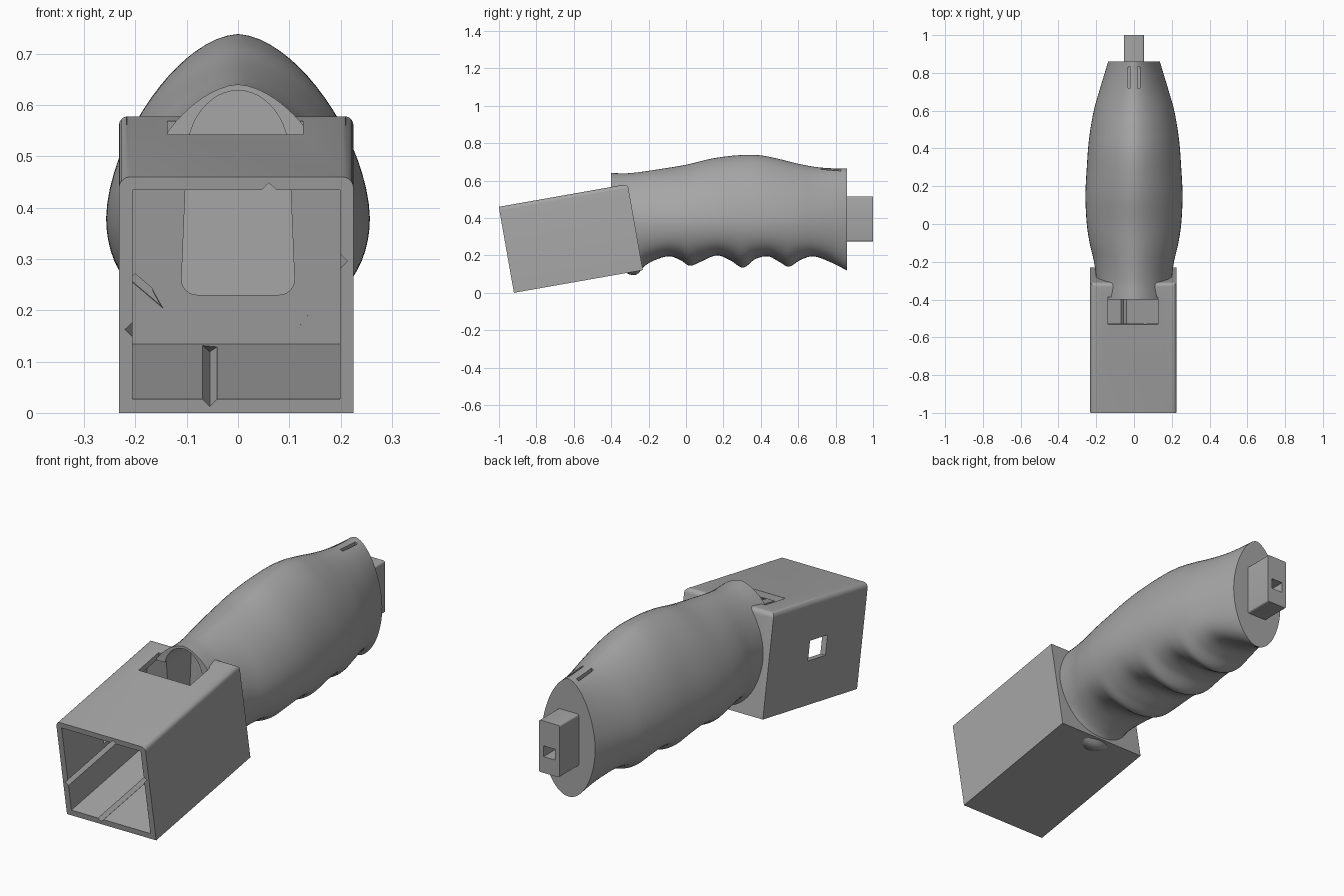
import bpy, bmesh, math
from mathutils import Matrix, Vector

if "Cube" in bpy.data.objects:
    bpy.data.objects.remove(bpy.data.objects["Cube"], do_unlink=True)

grey = bpy.data.materials.new("plain_grey")
grey.use_nodes = True
grey.diffuse_color = (0.38, 0.38, 0.38, 1)
grey.node_tree.nodes["Principled BSDF"].inputs["Base Color"].default_value = grey.diffuse_color

# Frame of the tilted housing: origin at its lower front edge
TILT = Matrix.Translation((0, -0.92, 0)) @ Matrix.Rotation(math.radians(10), 4, 'X')
FLAT = Matrix.Identity(4)


def add(name, bm, matrix=FLAT):
    bmesh.ops.recalc_face_normals(bm, faces=bm.faces)
    mesh = bpy.data.meshes.new(name)
    bm.transform(matrix)
    bm.to_mesh(mesh)
    bm.free()
    mesh.materials.append(grey)
    obj = bpy.data.objects.new(name, mesh)
    bpy.context.collection.objects.link(obj)
    return obj


def box(x, y, z):
    bm = bmesh.new()
    bmesh.ops.create_cube(bm, size=1)
    for v in bm.verts:
        v.co = [(a + b) / 2 + c * (b - a) for c, (a, b) in zip(v.co, (x, y, z))]
    return bm


def loft(rings):
    bm = bmesh.new()
    rows = [[bm.verts.new(p) for p in ring] for ring in rings]
    for a, b in zip(rows, rows[1:]):
        for i in range(len(a)):
            j = (i + 1) % len(a)
            bm.faces.new((a[i], a[j], b[j], b[i]))
    bm.faces.new(rows[0])
    bm.faces.new(rows[-1][::-1])
    return bm


def bar(start, end, size, roll):
    # Square bar between two points, for grooves
    a, b = Vector(start), Vector(end)
    bm = box((-size, size), (-size, size), (0, (b - a).length))
    turn = (b - a).to_track_quat('Z', 'Y').to_matrix().to_4x4()
    bm.transform(Matrix.Translation(a) @ turn @ Matrix.Rotation(roll, 4, 'Z'))
    return bm


def activate(obj):
    bpy.ops.object.select_all(action='DESELECT')
    obj.select_set(True)
    bpy.context.view_layer.objects.active = obj


def cut(obj, bm, matrix=FLAT):
    cutter = add("cutter", bm, matrix)
    cutter.hide_render = True
    mod = obj.modifiers.new("cut", 'BOOLEAN')
    mod.operation, mod.solver, mod.object = 'DIFFERENCE', 'EXACT', cutter
    activate(obj)
    bpy.ops.object.modifier_apply(modifier=mod.name)
    bpy.data.objects.remove(cutter, do_unlink=True)


def smooth(obj):
    activate(obj)
    bpy.ops.object.shade_smooth_by_angle(angle=math.radians(35))


def curve(points, t):
    # Smooth interpolation with finite-difference tangents
    n = len(points) - 1
    k = 0
    while k < n - 1 and t > points[k + 1][0]:
        k += 1

    def slope(i):
        a, b = points[max(i - 1, 0)], points[min(i + 1, n)]
        return (b[1] - a[1]) / (b[0] - a[0])
    (x0, y0), (x1, y1) = points[k], points[k + 1]
    h = x1 - x0
    u = (t - x0) / h
    return (y0 * (1 + 2 * u) * (1 - u) ** 2 + slope(k) * h * u * (1 - u) ** 2
            + y1 * u * u * (3 - 2 * u) + slope(k + 1) * h * u * u * (u - 1))


# Grip: outline tables along y
TOP = [(-.4, .64), (-.3, .64), (-.15, .66), (0, .685), (.15, .72), (.3, .737),
       (.4, .735), (.5, .715), (.6, .69), (.7, .672), (.8, .665), (.86, .665)]
BOTTOM = [(-.4, .16), (-.35, .125), (-.3, .098), (-.26, .1), (-.22, .145), (-.14, .185),
          (-.085, .195), (-.03, .175), (.02, .145), (.075, .165), (.165, .2),
          (.235, .175), (.305, .135), (.37, .18), (.44, .195), (.5, .165),
          (.55, .14), (.61, .175), (.68, .195), (.77, .165), (.86, .12)]
WIDTH = [(-.4, .2), (-.3, .2), (-.2, .212), (-.1, .235), (0, .25), (.15, .257),
         (.3, .25), (.45, .238), (.6, .213), (.7, .185), (.8, .155), (.86, .137)]
MID, BASE, RINGS, SIDES = .38, .13, 120, 72

rings = []
for i in range(RINGS + 1):
    y = -.4 + 1.26 * i / RINGS
    top, low, wide = (curve(t, y) for t in (TOP, BOTTOM, WIDTH))
    ring = []
    for j in range(SIDES):
        a = math.tau * j / SIDES
        c, s = math.cos(a), math.sin(a)
        p = 1.7 if s > 0 else 2
        r = (abs(c) ** p + abs(s) ** p) ** (-1 / p)
        if s > 0:
            z = MID + (top - MID) * r * s
        else:
            z = MID + (MID - BASE) * s + (low - BASE) * abs(s) ** 3
        ring.append((wide * r * c, y, z))
    rings.append(ring)
grip = add("grip", loft(rings))

# Housing: box with rounded top edges, hollow and open at the front
bm = box((-.232, .225), (0, .7), (0, .467))
edges = [e for e in bm.edges if all(v.co.z > .4 for v in e.verts)
         and not all(v.co.y < .1 for v in e.verts)]
bmesh.ops.bevel(bm, geom=edges, offset=.022, segments=5, affect='EDGES', profile=.5)
housing = add("housing", bm, TILT)


def cavity():
    return box((-.206, .199), (-.2, .62), (.027, .441))


cut(housing, cavity(), TILT)
cut(grip, cavity(), TILT)

# Slot in the roof and window in the right wall
cut(housing, box((-.137, .127), (.477, .625), (.43, .6)), TILT)
cut(housing, box((-.3, -.15), (.27, .4), (.2, .29)), TILT)

# V grooves along the inside walls
for x, z in ((-.206, .165), (.199, .3), (.06, .441), (-.055, .027)):
    cut(housing, bar((x, -.1, z), (x, .62, z), .01, math.pi / 4), TILT)

# Diagonal grooves on the inside of the back wall
for x, z in ((.199, .28), (-.206, .16)):
    cut(housing, bar((-.055, .62, .03), (x, .62, z), .008, 0), TILT)


# Arched passage from the housing into the grip
def passage():
    outline = [(.1 * math.cos(a), .5 + .128 * math.sin(a))
               for a in (math.pi * k / 24 for k in range(25))]
    for cx, start in ((-.08, math.pi), (.08, math.pi * 1.5)):
        for k in range(7):
            a = start + math.pi / 2 * k / 6
            outline.append((cx + .03 * math.cos(a), .26 + .03 * math.sin(a)))
    return loft([[(x, y, z) for x, z in outline] for y in (-.45, -.2)])


cut(housing, passage())
cut(grip, passage())

# Two short slits on top of the grip's rear
for x in (-.025, .025):
    cut(grip, box((x - .006, x + .006), (.72, .83), (.64, .75)))

# Rear plug with a square socket
bm = box((-.053, .053), (.84, 1), (.275, .515))
edges = [e for e in bm.edges if abs(e.verts[0].co.z - e.verts[1].co.z) < .01
         and abs(e.verts[0].co.x - e.verts[1].co.x) < .01]
bmesh.ops.bevel(bm, geom=edges, offset=.008, segments=3, affect='EDGES', profile=.5)
plug = add("rear_plug", bm)
cut(plug, box((-.03, .03), (.9, 1.1), (.35, .4)))

for part in (grip, housing, plug):
    smooth(part)
